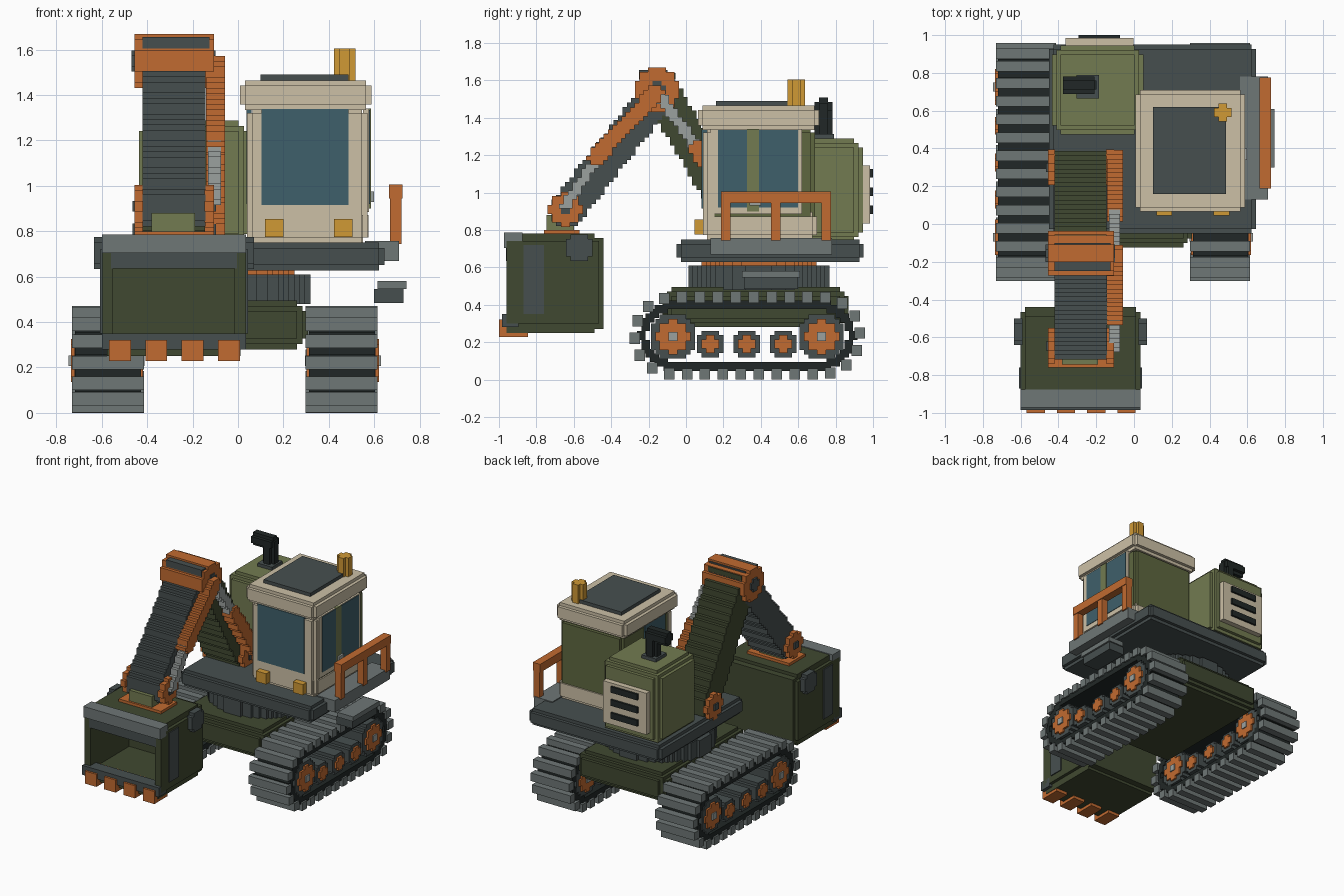
import bpy, bmesh, math

if "Cube" in bpy.data.objects:
    bpy.data.objects.remove(bpy.data.objects["Cube"])

V = 0.0236          # voxel step
MX = -0.058         # centre line of the undercarriage
COL = dict(orange='C06A34', beige='CBBFA5', olive='727A52', green='424A34', moss='5F6742',
           grey='485050', steel='6E7675', black='262C2B', glass='41606A', amber='CF9838', chrome='9AA09D')


def material(key):
    if key not in bpy.data.materials:
        rgb = [(int(COL[key][i:i + 2], 16) / 255) ** 2.2 for i in (0, 2, 4)]
        bpy.data.materials.new(key).diffuse_color = (*rgb, 1)
    return bpy.data.materials[key]


def solid(name, boxes, color):
    """Outer skin of a union of axis-aligned boxes (x0,y0,z0,x1,y1,z1)."""
    boxes = [[round(c, 4) for c in b] for b in boxes]
    cs = [sorted({b[k] for b in boxes for k in (i, i + 3)}) for i in range(3)]
    at = [{c: i for i, c in enumerate(axis)} for axis in cs]
    cells = set()
    for b in boxes:
        r = [range(at[i][b[i]], at[i][b[i + 3]]) for i in range(3)]
        cells |= {(i, j, k) for i in r[0] for j in r[1] for k in r[2]}
    bm, verts = bmesh.new(), {}
    for cell in sorted(cells):
        for a in range(3):
            for side in (0, 1):
                near = list(cell)
                near[a] += 2 * side - 1
                if tuple(near) in cells:
                    continue
                quad = []
                for du, dv in ((0, 0), (1, 0), (1, 1), (0, 1)):
                    p = list(cell)
                    p[a] += side
                    p[(a + 1) % 3] += du
                    p[(a + 2) % 3] += dv
                    p = tuple(p)
                    if p not in verts:
                        verts[p] = bm.verts.new([cs[i][p[i]] for i in range(3)])
                    quad.append(verts[p])
                bm.faces.new(quad if side else quad[::-1])
    mesh = bpy.data.meshes.new(name)
    bm.to_mesh(mesh)
    bm.free()
    mesh.materials.append(material(color))
    obj = bpy.data.objects.new(name, mesh)
    bpy.context.collection.objects.link(obj)
    return obj


def rbox(x0, y0, z0, x1, y1, z1, n=0):
    """Box with edges stepped in by n voxels."""
    steps = [[(0, 0, 0)], [(0, 1, 1), (1, 0, 1), (1, 1, 0)],
             [(0, 2, 2), (2, 0, 2), (2, 2, 0), (1, 1, 1)]][n]
    return [(x0 + a * V, y0 + b * V, z0 + c * V, x1 - a * V, y1 - b * V, z1 - c * V) for a, b, c in steps]


def rod(lo, hi, a, b, r, hole=0, axis=0):
    """Voxelised capsule from a to b (or disc if a == b), extruded along the axis."""
    c = [(a[i] + b[i]) / 2 for i in (0, 1)]
    d = [b[i] - a[i] for i in (0, 1)]
    length2 = d[0] ** 2 + d[1] ** 2
    n = int((math.sqrt(length2) / 2 + r) / V) + 2

    def inside(i, j):
        p = [c[0] + (i + .5) * V - a[0], c[1] + (j + .5) * V - a[1]]
        t = min(1, max(0, (p[0] * d[0] + p[1] * d[1]) / length2)) if length2 else 0
        return hole <= math.hypot(p[0] - t * d[0], p[1] - t * d[1]) <= r
    out = []
    for j in range(-n, n):
        start = None
        for i in range(-n, n + 1):
            hit = inside(i, j)
            if hit and start is None:
                start = i
            elif not hit and start is not None:
                u0, u1, v0, v1 = c[0] + start * V, c[0] + i * V, c[1] + j * V, c[1] + (j + 1) * V
                out.append((lo, u0, v0, hi, u1, v1) if axis == 0 else (u0, v0, lo, u1, v1, hi))
                start = None
    return out


def both(name, boxes, color):
    """Part on the right track plus its mirrored twin."""
    solid('right_' + name, boxes, color)
    solid('left_' + name, [(2 * MX - b[3], b[1], b[2], 2 * MX - b[0], b[4], b[5]) for b in boxes], color)


# Tracks: belt, pads, wheels
F, B, R, WZ = -0.07, 0.725, 0.205, 0.235
both('track_belt', rod(.312, .603, (F, WZ), (B, WZ), .183, .135), 'black')
pads, L, count = [], B - F, 30
for k in range(count):
    s = (k + .5) / count * (2 * L + 2 * math.pi * R)
    if s < L:
        y, z = F + s, WZ + R
    elif s < L + math.pi * R:
        t = (s - L) / R
        y, z = B + R * math.sin(t), WZ + R * math.cos(t)
    elif s < 2 * L + math.pi * R:
        y, z = B - (s - L - math.pi * R), WZ - R
    else:
        t = (s - 2 * L - math.pi * R) / R
        y, z = F - R * math.sin(t), WZ - R * math.cos(t)
    pads.append((.297, y - .028, z - .03, .615, y + .028, z + .03))
both('track_pads', pads, 'steel')
wheels = [((y, .23), .13, .085) for y in (F, B)] + [((y, .19), .082, .048) for y in (.13, .325, .52)]
both('wheel_drums', [b for c, r, h in wheels for b in rod(.315, .605, c, c, r)], 'grey')
both('wheel_hubs', [b for c, r, h in wheels for b in rod(.302, .62, c, c, h)], 'orange')
both('axle_caps', [b for c, r, h in wheels[:2] for b in rod(.295, .63, c, c, .035)], 'chrome')

# Chassis and slewing ring
solid('chassis', rbox(-.425, -.125, .28, .308, .87, .495, 2), 'green')
solid('slew_drum', rod(.48, .61, (MX, .39), (MX, .39), .372, axis=2), 'grey')
solid('slew_ring', rod(.60, .635, (MX, .39), (MX, .39), .31, axis=2), 'orange')

# Deck, catwalk, step and handrail
solid('deck', rbox(-.45, -.05, .628, .645, .95, .75, 1), 'grey')
solid('catwalk', rbox(.56, .13, .67, .71, .78, .757), 'steel')
solid('step_base', rbox(.60, .31, .485, .73, .60, .545), 'grey')
solid('step_tread', rbox(.615, .30, .545, .743, .61, .58), 'steel')
solid('handrail', [(.665, .187, .945, .725, .775, 1.007)] +
      [(.67, y, .745, .72, y + .05, .96) for y in (.187, .455, .725)], 'orange')

# Cab
solid('cab_body', rbox(.045, .13, .75, .565, .69, 1.345, 1), 'moss')
solid('cab_front', rbox(.04, .09, .75, .57, .175, 1.345, 1), 'beige')
solid('cab_base', rbox(.04, .1, .75, .575, .70, .895, 1), 'beige')
solid('cab_door_frame', rbox(.55, .13, .885, .578, .62, 1.34), 'beige')
solid('cab_door_pillar', rbox(.56, .325, .9, .585, .39, 1.34), 'olive')
solid('cab_roof', rbox(.008, .065, 1.335, .588, .71, 1.465, 1), 'beige')
solid('roof_hatch', rbox(.10, .16, 1.455, .487, .62, 1.49), 'grey')
solid('front_window', rbox(.103, .084, .915, .487, .12, 1.338), 'glass')
solid('right_windows', [(.56, .17, .92, .582, .325, 1.335), (.56, .39, .92, .582, .60, 1.335)], 'glass')
solid('left_window', rbox(.038, .19, .92, .06, .43, 1.335), 'glass')
solid('door_handle', rbox(.58, .34, .93, .598, .40, .975), 'chrome')
solid('headlights', [(x, .045, .775, x + .083, .095, .855) for x in (.118, .422)], 'amber')
solid('beacon', rod(1.46, 1.605, (.47, .59), (.47, .59), .049, axis=2), 'amber')

# Engine hood with rear grille and exhaust
solid('engine_hood', rbox(-.435, .475, .74, .05, .945, 1.288, 2), 'olive')
solid('grille_frame', rbox(-.362, .93, .835, -.003, .985, 1.145), 'beige')
solid('grille_slats', [(-.295, .97, z, -.075, 1, z + .045) for z in (.885, .982, 1.08)], 'black')
solid('exhaust_base', rbox(-.305, .665, 1.28, -.185, .79, 1.312), 'grey')
solid('exhaust_pipe', rod(1.3, 1.48, (-.245, .735), (-.245, .735), .046, axis=2) +
      rod(-.375, -.21, (.735, 1.46), (.735, 1.46), .047), 'black')

# Boom, stick and joints
elbow, wrist, base = (-.155, 1.55), (-.645, .91), (.30, .81)
X0, X1 = -.42, -.145
solid('boom', rod(X0, X1, (-.14, 1.55), base, .097), 'green')
solid('stick', rod(X0 - .001, X1 + .001, (-.14, 1.54), (-.635, .905), .093), 'grey')
solid('elbow_drum', rod(-.455, -.105, elbow, elbow, .118), 'orange')
solid('elbow_front_plate', rbox(X0, -.25, 1.605, X1 + .02, -.1, 1.655), 'grey')
solid('elbow_back_plate', rbox(X0, -.15, 1.605, X1, -.055, 1.64), 'green')
solid('elbow_pin', rod(-.468, -.1, elbow, elbow, .04), 'grey')
cheeks = ((-.455, X0 + .002), (X1 - .002, -.105))
for label, c in (('wrist', wrist), ('boom_foot', base)):
    solid(label + '_cheeks', [b for lo, hi in cheeks for b in rod(lo, hi, c, c, .088)], 'orange')
    solid(label + '_pin', rod(-.465, -.097, c, c, .036), 'grey')

# Hydraulic rams on the right side of the arm
solid('stick_ram', rod(-.142, -.058, (-.165, 1.53), (-.48, 1.19), .044), 'orange')
solid('stick_ram_rod', rod(-.132, -.075, (-.48, 1.18), (-.64, .935), .028), 'chrome')
solid('boom_ram', rod(-.142, -.058, (.06, 1.23), (.345, .81), .044), 'orange')
solid('boom_ram_rod', rod(-.132, -.075, (-.135, 1.51), (.05, 1.25), .03), 'chrome')

# Bucket: open-fronted shell with rim, lip, teeth and pivots
bx0, bx1 = -.60, .035
wall = .05
shell = [(bx0, -.96, .30, bx0 + wall, -.465, .74), (bx1 - wall, -.96, .30, bx1, -.465, .74),
         (bx0 + V, -.96, .25, bx1 - V, -.465 - V, .32), (bx0 + V, -.96, .71, bx1 - V, -.465 - V, .78),
         (bx0 + V, -.50, .27, bx1 - V, -.44, .757)]
solid('bucket_shell', shell, 'green')
solid('bucket_top_rim', rbox(bx0, -.972, .705, bx1, -.875, .786), 'steel')
solid('bucket_inner_rim', rbox(bx0 + .04, -.962, .635, bx1 - .04, -.90, .71), 'grey')
solid('bucket_lip', rbox(bx0, -.985, .28, bx1, -.895, .35), 'grey')
solid('bucket_side_plates', [(bx0 - .008, -.87, .35, bx0 + .02, -.76, .72),
                             (bx1 - .02, -.87, .35, bx1 + .008, -.76, .72)], 'grey')
solid('bucket_teeth', [(x - .048, -1, .228, x + .048, -.845, .322) if k == 0 else
                       (x - .048, -.93, .228, x + .048, -.84, .28)
                       for x in (-.52, -.36, -.20, -.04) for k in (0, 1)][::2], 'orange')
solid('bucket_pivots', [b for lo, hi in ((-.635, bx0 + .01), (bx1 - .01, .07))
                        for b in rod(lo, hi, (-.57, .705), (-.57, .705), .078)], 'grey')
solid('bucket_link', rbox(-.38, -.745, .77, -.19, -.60, .88), 'olive')
solid('bucket_link_plate', rbox(-.455, -.76, .775, -.105, -.57, .80), 'orange')

for m in bpy.data.materials:
    if m.users and not m.is_grease_pencil:
        m.use_nodes = True
        m.node_tree.nodes["Principled BSDF"].inputs["Base Color"].default_value = m.diffuse_color
